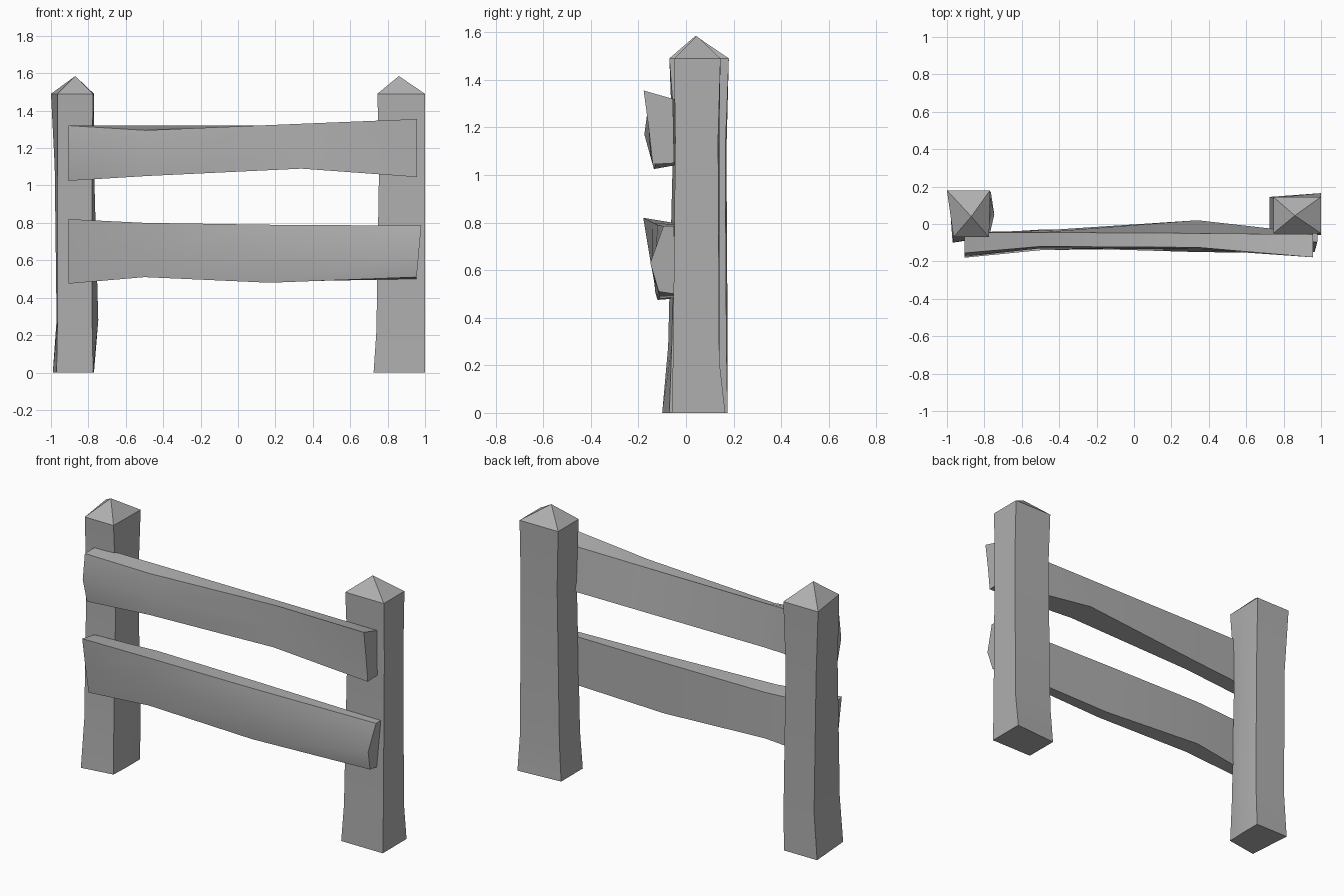
import bpy, bmesh, math

wood = bpy.data.materials.new("weathered_wood")
wood.diffuse_color = (0.43, 0.43, 0.43, 1)


def loft(name, rings, tip=None):
    """Skin a stack of closed rings; cap the ends, the last one with a point if tip is given."""
    bm = bmesh.new()
    rows = [[bm.verts.new(p) for p in ring] for ring in rings]
    n = len(rows[0])
    for a, b in zip(rows, rows[1:]):
        for i in range(n):
            j = (i + 1) % n
            bm.faces.new((a[i], a[j], b[j], b[i]))
    bm.faces.new(rows[0][::-1])
    if tip:
        t = bm.verts.new(tip)
        for i in range(n):
            bm.faces.new((rows[-1][i], rows[-1][(i + 1) % n], t))
    else:
        bm.faces.new(rows[-1])
    bmesh.ops.recalc_face_normals(bm, faces=bm.faces)
    me = bpy.data.meshes.new(name)
    bm.to_mesh(me)
    bm.free()
    me.materials.append(wood)
    ob = bpy.data.objects.new(name, me)
    bpy.context.collection.objects.link(ob)
    bpy.context.view_layer.objects.active = ob
    ob.select_set(True)
    bpy.ops.object.shade_smooth_by_angle(angle=math.radians(30))
    ob.select_set(False)


def post(name, levels, tip):
    # level: z, then the corners (x, y) from front-left round to back-left
    loft(name, [[(x, y, z) for x, y in corners] for z, *corners in levels], tip)


def rail(name, stations, lean=0.0):
    # station: x, then (y, z) of front bottom, middle, top and back top, bottom
    # lean tilts the right-hand end so its top reaches further out
    rings = [[(x, y, z) for y, z in pts] for x, *pts in stations]
    mid = sum(p[2] for p in rings[-1]) / len(rings[-1])
    rings[-1] = [(x + lean * (z - mid), y, z) for x, y, z in rings[-1]]
    loft(name, rings)


# Hewn posts with pyramid tops
post("left_post", [
    (0.00, (-0.97, -0.10), (-0.775, -0.07), (-0.77, 0.05), (-0.77, 0.175), (-0.99, 0.175)),
    (0.28, (-0.965, -0.075), (-0.78, -0.06), (-0.747, 0.05), (-0.765, 0.17), (-0.97, 0.175)),
    (1.10, (-0.965, -0.055), (-0.78, -0.04), (-0.77, 0.05), (-0.775, 0.165), (-0.98, 0.17)),
    (1.49, (-0.965, -0.07), (-0.775, -0.07), (-0.772, 0.05), (-0.77, 0.18), (-1.0, 0.18)),
], (-0.87, 0.04, 1.585))
post("right_post", [
    (0.00, (0.725, -0.06), (1.0, -0.06), (1.0, 0.165), (0.725, 0.145)),
    (0.22, (0.74, -0.055), (1.0, -0.055), (1.0, 0.14), (0.74, 0.14)),
    (1.15, (0.755, -0.045), (1.0, -0.045), (1.0, 0.135), (0.755, 0.14)),
    (1.49, (0.745, -0.05), (1.0, -0.05), (1.0, 0.145), (0.745, 0.145)),
], (0.86, 0.045, 1.585))

# Uneven planks fixed to the front of the posts
rail("upper_rail", [
    (-0.905, (-0.135, 1.025), (-0.175, 1.17), (-0.155, 1.32), (-0.045, 1.32), (-0.05, 1.04)),
    (-0.50, (-0.125, 1.05), (-0.13, 1.17), (-0.12, 1.295), (-0.045, 1.32), (-0.035, 1.06)),
    (0.34, (-0.15, 1.09), (-0.135, 1.2), (-0.125, 1.33), (-0.05, 1.32), (0.02, 1.09)),
    (0.957, (-0.14, 1.045), (-0.157, 1.2), (-0.178, 1.355), (-0.055, 1.32), (-0.05, 1.05)),
])
rail("lower_rail", [
    (-0.905, (-0.12, 0.475), (-0.15, 0.64), (-0.18, 0.82), (-0.065, 0.80), (-0.055, 0.48)),
    (-0.50, (-0.13, 0.51), (-0.14, 0.65), (-0.14, 0.80), (-0.03, 0.795), (-0.03, 0.52)),
    (0.17, (-0.11, 0.48), (-0.13, 0.63), (-0.12, 0.79), (-0.035, 0.79), (-0.04, 0.485)),
    (0.967, (-0.115, 0.51), (-0.15, 0.63), (-0.095, 0.785), (-0.05, 0.785), (-0.05, 0.50)),
], lean=0.09)
